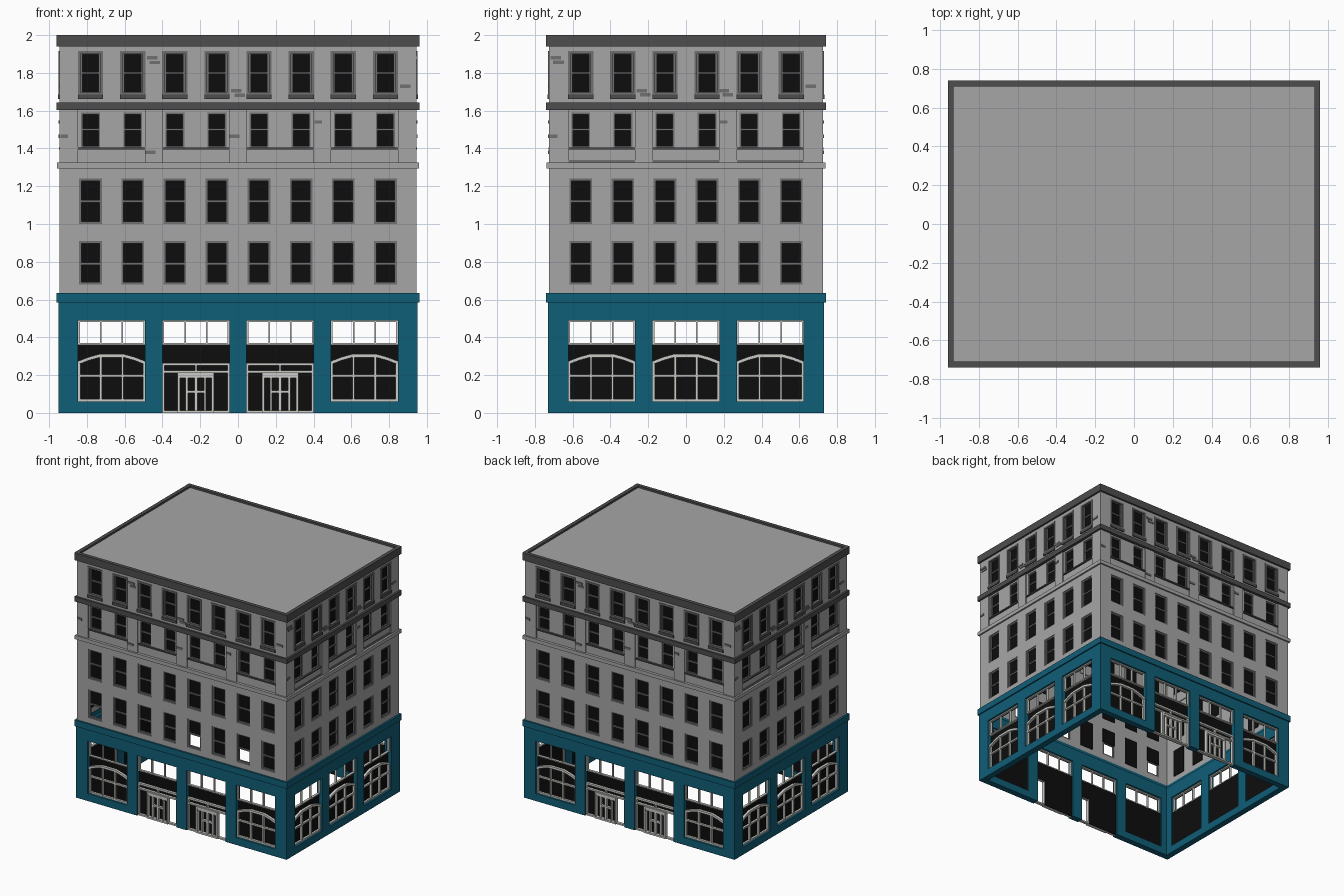
import bpy, bmesh

if "Cube" in bpy.data.objects:
    bpy.data.objects.remove(bpy.data.objects["Cube"])

def mat(name, c):
    m = bpy.data.materials.new(name)
    m.diffuse_color = (*c, 1)
    m.use_nodes = True
    m.node_tree.nodes["Principled BSDF"].inputs["Base Color"].default_value = m.diffuse_color
    return m

WALL = mat("wall grey", (0.38, 0.38, 0.38))
DARK = mat("dark trim", (0.075, 0.075, 0.075))
MID = mat("mid grey frame", (0.16, 0.16, 0.16))
BLACK = mat("black glass", (0.004, 0.004, 0.004))
TEAL = mat("teal paint", (0.005, 0.112, 0.185))
LIGHT = mat("light frame", (0.6, 0.6, 0.57))

X, Y = 0.95, 0.73          # half footprint
BAY, HB = 0.446, 0.177     # bay spacing, half bay width
parts = {}

def bm_of(part, material):
    if part not in parts:
        parts[part] = (bmesh.new(), material)
    return parts[part][0]

# facade k (0 front, 1 right, 2 back, 3 left): u along it, d outward
def P(k, u, z, d):
    r = (Y if k % 2 == 0 else X) + d
    return [(u, -r, z), (r, u, z), (-u, r, z), (-r, -u, z)][k]

def prism(part, m, k, pts, d0, d1):
    bm = bm_of(part, m)
    f = [bm.verts.new(P(k, u, z, d1)) for u, z in pts]
    b = [bm.verts.new(P(k, u, z, d0)) for u, z in pts]
    bm.faces.new(f)
    bm.faces.new(b[::-1])
    for i in range(len(pts)):
        j = (i + 1) % len(pts)
        bm.faces.new((f[j], f[i], b[i], b[j]))

def box(part, m, k, u0, u1, z0, z1, d0, d1):
    prism(part, m, k, [(u0, z0), (u1, z0), (u1, z1), (u0, z1)], d0, d1)

def frame(part, m, k, u0, u1, z0, z1, t, d0, d1):
    box(part, m, k, u0, u0 + t, z0, z1, d0, d1)
    box(part, m, k, u1 - t, u1, z0, z1, d0, d1)
    box(part, m, k, u0 + t, u1 - t, z0, z0 + t, d0, d1)
    box(part, m, k, u0 + t, u1 - t, z1 - t, z1, d0, d1)

# wall sheet with rectangular holes, thickened later
def sheet(part, m, k, u0, u1, z0, z1, holes, d):
    bm = bm_of(part, m)
    us = sorted({round(v, 4) for h in holes for v in h[:2]} | {u0, u1})
    zs = sorted({round(v, 4) for h in holes for v in h[2:]} | {z0, z1})
    g = {}
    def v(u, z):
        if (u, z) not in g:
            g[u, z] = bm.verts.new(P(k, u, z, d))
        return g[u, z]
    for a, b in zip(us, us[1:]):
        for c, e in zip(zs, zs[1:]):
            cu, cz = (a + b) / 2, (c + e) / 2
            if not any(h[0] < cu < h[1] and h[2] < cz < h[3] for h in holes):
                bm.faces.new((v(a, c), v(b, c), v(b, e), v(a, e)))

# continuous moulding around the building
def ring(part, m, z0, z1, out, inn):
    bm = bm_of(part, m)
    loops = []
    for o, z in ((out, z0), (out, z1), (-inn, z1), (-inn, z0)):
        x, y = X + o, Y + o
        loops.append([bm.verts.new(p) for p in
                      ((-x, -y, z), (x, -y, z), (x, y, z), (-x, y, z))])
    for a in range(4):
        A, B = loops[a], loops[(a + 1) % 4]
        for i in range(4):
            j = (i + 1) % 4
            bm.faces.new((A[i], A[j], B[j], B[i]))

# floors: half width, bottom, top, meeting rail
FLOORS = [(0.06, 0.68, 0.91, 0.79), (0.06, 1.0, 1.24, 1.12),
          (0.05, 1.405, 1.59, 1.5), (0.055, 1.685, 1.91, 1.8)]

def window(k, u, fl, open_low):
    h, z0, z1, rail = FLOORS[fl]
    back, face = (-0.034, -0.018) if fl == 2 else (-0.027, -0.011)
    t = 0.009 if fl == 2 else 0.012
    frame("window_frames", MID, k, u - h, u + h, z0, z1, t, back, face)
    box("window_frames", MID, k, u - h + t, u + h - t, rail - 0.006, rail + 0.006, back, face - 0.003)
    box("window_glass", BLACK, k, u - h, u + h, rail if open_low else z0, z1, back - 0.004, back + 0.004)
    if fl == 3:   # top floor surround and sill
        frame("top_surrounds", MID, k, u - 0.067, u + 0.067, z0, z1 + 0.005, 0.014, -0.01, 0.0)
        box("top_sills", DARK, k, u - 0.067, u + 0.067, 1.662, 1.685, -0.01, 0.004)

# ground floor glazing
def transom(k, c):
    frame("shop_frames", LIGHT, k, c - HB, c + HB, 0.36, 0.49, 0.009, -0.035, -0.015)
    for s in (-0.057, 0.057):
        box("shop_frames", LIGHT, k, c + s - 0.004, c + s + 0.004, 0.369, 0.481, -0.035, -0.017)

def shop(k, c):
    transom(k, c)
    N, d0, d1 = "shop_frames", -0.035, -0.012
    box("shop_glass", BLACK, k, c - HB, c + HB, 0.06, 0.36, -0.038, -0.032)
    arch = [(-HB, 0.256), (-0.12, 0.278), (-0.062, 0.294), (0.062, 0.294), (0.12, 0.278), (HB, 0.256)]
    for (a, za), (b, zb) in zip(arch, arch[1:]):
        prism(N, LIGHT, k, [(c + a, za), (c + b, zb), (c + b, zb + 0.018), (c + a, za + 0.018)], d0, d1)
    for s in (-HB + 0.006, -0.057, 0.057, HB - 0.006):
        zt = 0.26 if abs(s) > 0.1 else 0.296
        box(N, LIGHT, k, c + s - 0.006, c + s + 0.006, 0.06, zt, d0, d1 - 0.002)
    for z in (0.06, 0.19):
        box(N, LIGHT, k, c - HB, c + HB, z, z + 0.013, d0, d1 - 0.004)

def entrance(k, c):
    transom(k, c)
    N, G, d0, d1 = "door_frames", "door_glass", -0.035, -0.012
    box(G, BLACK, k, c - HB, c + HB, 0.215, 0.36, -0.038, -0.032)
    box(G, BLACK, k, c - HB, c + 0.095, 0, 0.215, -0.038, -0.032)  # right sidelight left open
    for z, h in ((0.25, 0.015), (0.212, 0.012)):
        box(N, LIGHT, k, c - HB, c + HB, z, z + h, d0, d1)
    box(N, LIGHT, k, c - 0.005, c + 0.005, 0.224, 0.25, d0, d1)
    for s in (-HB + 0.005, HB - 0.005):
        box(N, LIGHT, k, c + s - 0.005, c + s + 0.005, 0, 0.265, d0, d1)
    for s in (-1, 1):
        box(N, LIGHT, k, c + s * 0.13 - 0.047, c + s * 0.13 + 0.047, 0, 0.012, d0, d1)
    frame(N, LIGHT, k, c - 0.097, c + 0.097, 0, 0.215, 0.013, d0, -0.004)
    for s, w in ((-0.048, 0.006), (0, 0.008), (0.048, 0.006)):
        box(N, LIGHT, k, c + s - w, c + s + w, 0.013, 0.195, d0, -0.012)
    box(N, LIGHT, k, c - 0.084, c + 0.084, 0.185, 0.202, d0, -0.008)
    box(N, LIGHT, k, c - 0.05, c + 0.05, 0.105, 0.118, d0, -0.01)

# loose bricks
FRONT_BRICKS = [(-0.455, 1.88), (-0.44, 1.855), (-0.01, 1.705), (0.01, 1.682), (0.885, 1.73),
                (-0.92, 1.465), (-0.465, 1.38), (-0.02, 1.465), (0.425, 1.54)]
SIDE_BRICKS = [(-0.69, 1.88), (-0.675, 1.857), (-0.235, 1.705), (-0.215, 1.685), (0.2, 1.705),
               (0.22, 1.685), (0.66, 1.73), (-0.7, 1.465), (0.2, 1.54)]

for k in range(4):
    wide = k % 2 == 0
    n, U = (4, X) if wide else (3, Y)
    bays = [(i - (n - 1) / 2) * BAY for i in range(n)]
    cols = [c + s for c in bays for s in (-0.1115, 0.1115)]
    # ground floor wall and shopfronts
    holes = []
    for i, c in enumerate(bays):
        door = wide and i in (1, 2)
        holes.append((c - HB, c + HB, 0.0 if door else 0.06, 0.49))
        (entrance if door else shop)(k, c)
    sheet("ground_walls", TEAL, k, -U, U, 0.0, 0.6, holes, 0)
    # upper wall with window holes and recessed bays
    holes = [(u - FLOORS[f][0], u + FLOORS[f][0], FLOORS[f][1], FLOORS[f][2])
             for f in (0, 1, 3) for u in cols]
    holes += [(c - HB, c + HB, 1.325, 1.605) for c in bays]
    sheet("upper_walls", WALL, k, -U + 0.005, U - 0.005, 0.6, 1.96, holes, -0.005)
    for c in bays:
        h, z0, z1, _ = FLOORS[2]
        sheet("bay_panels", WALL, k, c - HB, c + HB, 1.32, 1.61,
              [(c + s - h, c + s + h, z0, z1) for s in (-0.1115, 0.1115)], -0.014)
        box("bay_sills", DARK, k, c - HB, c + HB, 1.394, 1.405, -0.02, -0.002)
        if not wide:
            box("bay_bases", MID, k, c - HB, c + HB, 1.32, 1.34, -0.02, -0.009)
    for i, u in enumerate(cols):
        for f in range(4):
            window(k, u, f, k == 0 and f == 0 and i % 2 == 0)
    for u, z in (FRONT_BRICKS if wide else SIDE_BRICKS):
        w = 0.02 if -U + 0.1 > u and z < 1.5 or 1.5 < z < 1.6 else 0.028
        box("loose_bricks", MID, k, u - w, u + w, z - 0.009, z + 0.009, -0.01, 0.0)

# mouldings
ring("shopfront_cornice", TEAL, 0.585, 0.635, 0.01, 0.03)
ring("string_course", WALL, 1.295, 1.325, 0.008, 0.02)
ring("middle_cornice", DARK, 1.603, 1.642, 0.01, 0.02)
ring("roof_cornice", DARK, 1.94, 2.0, 0.01, 0.02)

# roof
bm = bm_of("roof", WALL)
bm.faces.new([bm.verts.new((sx * 0.935, sy * 0.715, 1.985))
              for sx, sy in ((-1, -1), (1, -1), (1, 1), (-1, 1))])

THICK = {"ground_walls": 0.05, "upper_walls": 0.022, "bay_panels": 0.02}
for name, (bm, m) in parts.items():
    me = bpy.data.meshes.new(name)
    bm.to_mesh(me)
    bm.free()
    me.materials.append(m)
    ob = bpy.data.objects.new(name, me)
    bpy.context.collection.objects.link(ob)
    if name in THICK:
        s = ob.modifiers.new("thickness", 'SOLIDIFY')
        s.thickness, s.offset = THICK[name], -1
